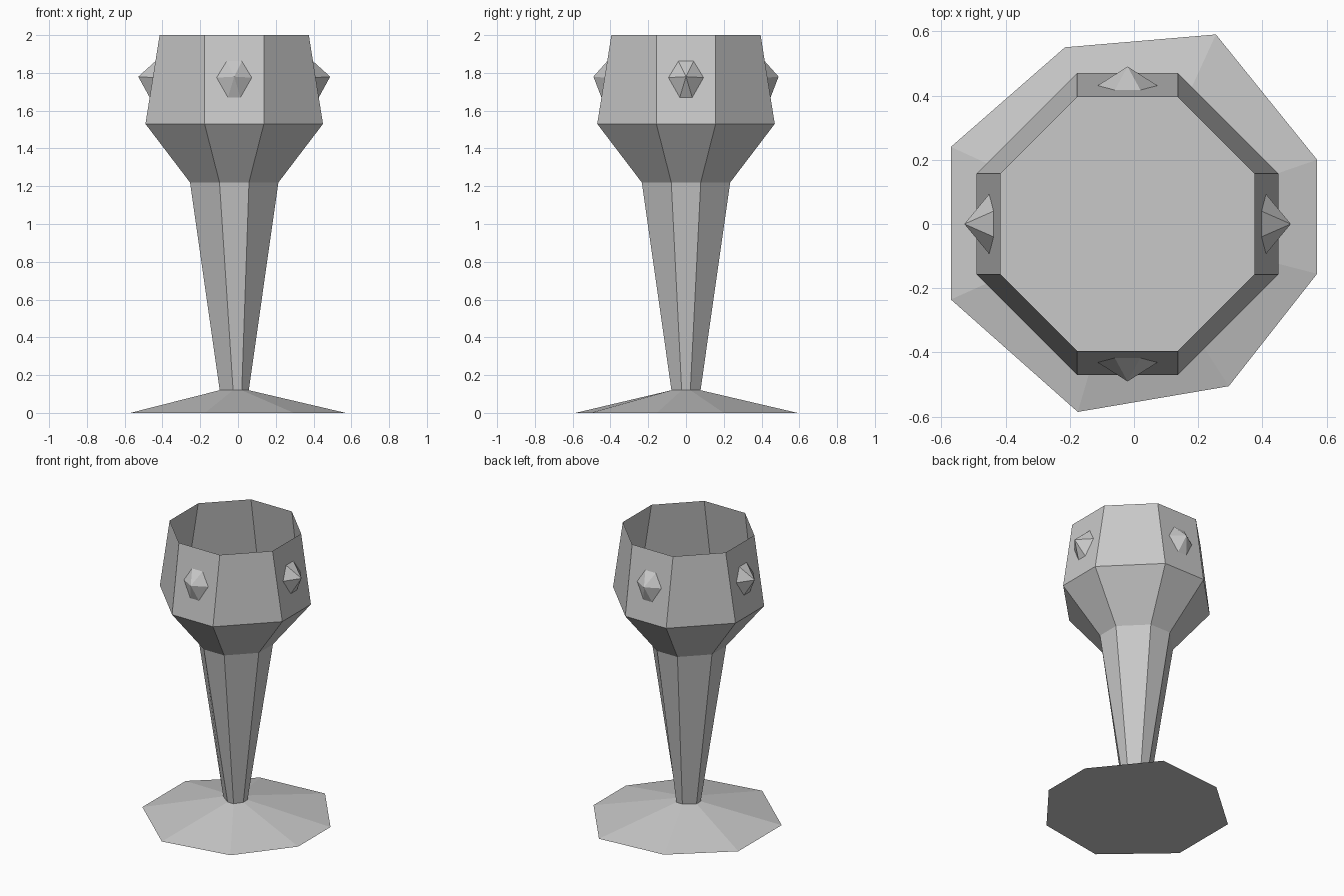
import bpy, bmesh
from mathutils import Vector

cube = bpy.data.objects.get("Cube")
if cube:
    bpy.data.objects.remove(cube, do_unlink=True)

GREY = 0.58
CX = -0.02  # the cup and stem sit slightly off the foot's centre

stone = bpy.data.materials.new("plain grey")
stone.use_nodes = True
stone.diffuse_color = (GREY, GREY, GREY, 1)
stone.node_tree.nodes["Principled BSDF"].inputs["Base Color"].default_value = (GREY, GREY, GREY, 1)


def octagon(half, corner, z, cx=CX, front_cx=None):
    """Eight points, counter-clockwise from the front left corner."""
    fx = cx if front_cx is None else front_cx
    return [(fx - corner, -half, z), (fx + corner, -half, z),
            (cx + half, -corner, z), (cx + half, corner, z),
            (fx + corner, half, z), (fx - corner, half, z),
            (cx - half, corner, z), (cx - half, -corner, z)]


def loft(name, rings, cap_bottom=False, cap_top=False):
    """Join rings of points from the bottom up with flat faces."""
    bm = bmesh.new()
    loops = [[bm.verts.new(p) for p in ring] for ring in rings]
    n = len(loops[0])
    for low, high in zip(loops, loops[1:]):
        for i in range(n):
            j = (i + 1) % n
            bm.faces.new((low[i], low[j], high[j], high[i]))
    if cap_bottom:
        bm.faces.new(loops[0][::-1])
    if cap_top:
        bm.faces.new(loops[-1])
    return finish(name, bm)


def finish(name, bm):
    mesh = bpy.data.meshes.new(name)
    bm.to_mesh(mesh)
    bm.free()
    mesh.materials.append(stone)
    obj = bpy.data.objects.new(name, mesh)
    bpy.context.collection.objects.link(obj)
    return obj


# Ring levels shared by neighbouring parts
stem_foot = octagon(0.077, 0.023, 0.12, front_cx=-0.003)
stem_top = octagon(0.234, 0.078, 1.22)
bowl_wide = octagon(0.47, 0.157, 1.53)
bowl_rim = octagon(0.395, 0.157, 2.0)

# Uneven hand-cut foot
foot_edge = [(-0.175, -0.585, 0), (0.295, -0.505, 0), (0.57, -0.155, 0), (0.57, 0.2, 0),
             (0.255, 0.59, 0), (-0.215, 0.55, 0), (-0.57, 0.24, 0), (-0.57, -0.235, 0)]
loft("foot", [foot_edge, stem_foot], cap_bottom=True)

# Stem, flared bowl base with the cup floor, and the thin open wall
loft("stem", [stem_foot, stem_top])
loft("bowl_base", [stem_top, bowl_wide], cap_top=True)
loft("bowl_wall", [bowl_wide, bowl_rim])


# Six-sided pointed gems on the four straight panels
def gem(name, out, height):
    out = Vector(out)
    side = Vector((-out.y, out.x, 0))
    outline = [(-0.033, 1.67), (0.033, 1.67), (0.093, 1.775),
               (0.04, 1.862), (-0.04, 1.862), (-0.093, 1.775)]

    def place(s, z, lift):
        wall = 0.47 - 0.075 * (z - 1.53) / 0.47
        return Vector((CX, 0, z)) + out * (wall + lift) + side * s

    bm = bmesh.new()
    base = [bm.verts.new(place(s, z, 0)) for s, z in outline]
    tip = bm.verts.new(place(0, 1.78, height))
    for i in range(6):
        bm.faces.new((base[i], base[(i + 1) % 6], tip))
    finish(name, bm)


gem("front_gem", (0, -1, 0), 0.06)
gem("back_gem", (0, 1, 0), 0.06)
gem("left_gem", (1, 0, 0), 0.078)
gem("right_gem", (-1, 0, 0), 0.078)
